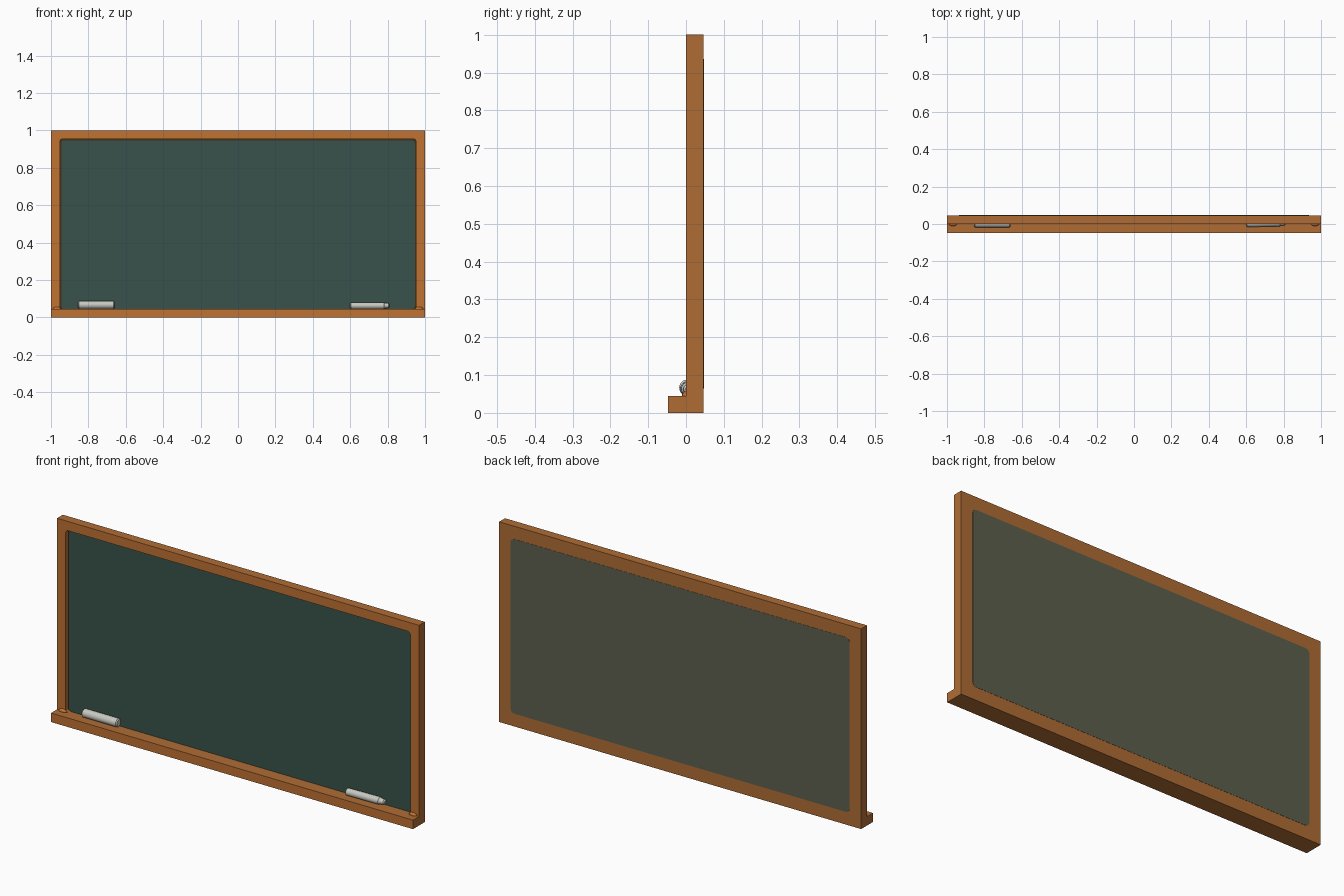
import bpy, bmesh, math
from mathutils import Matrix, Vector

if "Cube" in bpy.data.objects:
    bpy.data.objects.remove(bpy.data.objects["Cube"])


def material(name, rgb):
    m = bpy.data.materials.new(name)
    m.diffuse_color = (*rgb, 1)
    m.use_nodes = True
    m.node_tree.nodes["Principled BSDF"].inputs["Base Color"].default_value = m.diffuse_color
    return m


wood_front = material("bright orange wood", (0.53, 0.168, 0.032))
wood_side = material("brown wood", (0.43, 0.152, 0.036))
dark = material("dark brown gap", (0.06, 0.028, 0.012))
slate = material("green slate", (0.040, 0.086, 0.070))
backing = material("olive grey backing", (0.112, 0.117, 0.076))
white = material("chalk white", (0.58, 0.58, 0.54))


def finish(name, bm, mats):
    bmesh.ops.recalc_face_normals(bm, faces=bm.faces[:])
    me = bpy.data.meshes.new(name)
    bm.to_mesh(me)
    bm.free()
    for m in mats:
        me.materials.append(m)
    ob = bpy.data.objects.new(name, me)
    bpy.context.collection.objects.link(ob)
    return ob


def panel(name, x, z0, z1, y0, y1, radius, mats, rule=None):
    """Upright plate, x from -x to x, with rounded corners."""
    bm = bmesh.new()
    pts = []
    if radius:
        corners = [(x, z1, 0), (-x, z1, 90), (-x, z0, 180), (x, z0, 270)]
        for cx, cz, a0 in corners:
            ox = cx - math.copysign(radius, cx)
            oz = cz - radius if cz == z1 else cz + radius
            for i in range(5):
                a = math.radians(a0 + i * 22.5)
                pts.append((ox + radius * math.cos(a), y0, oz + radius * math.sin(a)))
    else:
        pts = [(x, y0, z1), (-x, y0, z1), (-x, y0, z0), (x, y0, z0)]
    face = bm.faces.new([bm.verts.new(p) for p in pts])
    ext = bmesh.ops.extrude_face_region(bm, geom=[face])
    moved = [g for g in ext["geom"] if isinstance(g, bmesh.types.BMVert)]
    bmesh.ops.translate(bm, verts=moved, vec=(0, y1 - y0, 0))
    bmesh.ops.recalc_face_normals(bm, faces=bm.faces[:])
    if rule:
        for f in bm.faces:
            f.material_index = rule(f.normal)
    return finish(name, bm, mats)


woods = [wood_front, wood_side, dark]
front_rule = lambda n: 0 if n.y < -0.5 else 1

# Wooden frame with a shallow pocket cut in its front
frame = panel("frame", 1, 0, 1, 0, 0.046, 0, woods, front_rule)
cutter = panel("pocket_cutter", 0.952, 0.045, 0.954, -0.03, 0.02, 0.014, woods,
               lambda n: 2 if n.y > 0.5 else 1)
cutter.hide_render = True
cutter.hide_viewport = True
cut = frame.modifiers.new("pocket", 'BOOLEAN')
cut.operation = 'DIFFERENCE'
cut.solver = 'EXACT'
cut.object = cutter

# Writing surface, back panel and chalk tray
panel("writing_surface", 0.945, 0.044, 0.947, 0.017, 0.022, 0.014, [slate])
panel("back_panel", 0.936, 0.064, 0.936, 0.044, 0.047, 0.02, [backing])
panel("chalk_tray", 1, 0, 0.045, -0.047, 0, 0, woods, front_rule)


def chalk(name, x0, x1, y, z, radius, yaw, tip=0):
    """Chalk stick along x, with an optional worn narrow tip."""
    half = (x1 - x0) / 2
    c = 0.005
    prof = [(-half, 0), (-half, radius - c), (-half + c, radius)]
    if tip:
        prof += [(half - tip - c, radius), (half - tip, radius * 0.8),
                 (half - c, radius * 0.7), (half, radius * 0.4), (half, 0)]
    else:
        prof += [(half - c, radius), (half, radius - c), (half, 0)]
    bm = bmesh.new()
    vs = [bm.verts.new((px, 0, pr)) for px, pr in prof]
    es = [bm.edges.new(p) for p in zip(vs, vs[1:])]
    bmesh.ops.spin(bm, geom=vs + es, cent=(0, 0, 0), axis=(1, 0, 0),
                   angle=math.tau, steps=20, use_duplicate=False)
    bmesh.ops.remove_doubles(bm, verts=bm.verts[:], dist=1e-5)
    for f in bm.faces:
        f.smooth = True
    for e in bm.edges:
        if len(e.link_faces) == 2 and e.calc_face_angle() > math.radians(30):
            e.smooth = False
    bm.transform(Matrix.Translation(((x0 + x1) / 2, y, z)) @ Matrix.Rotation(yaw, 4, 'Z'))
    return finish(name, bm, [white])


# Two sticks of chalk on the tray
chalk("chalk_left", -0.855, -0.66, 0.003, 0.067, 0.021, 0)
chalk("chalk_right", 0.6, 0.81, 0.004, 0.063, 0.018, 0.02, tip=0.025)

# Small wooden lumps where the tray meets the frame sides
for side, sx in (("left", -1), ("right", 1)):
    bm = bmesh.new()
    bmesh.ops.create_uvsphere(bm, u_segments=12, v_segments=8, radius=1)
    bm.transform(Matrix.Translation((sx * 0.968, 0, 0.046))
                 @ Matrix.Diagonal(Vector((0.022, 0.011, 0.011, 1))))
    for f in bm.faces:
        f.smooth = True
    finish("corner_lump_" + side, bm, [wood_front])
